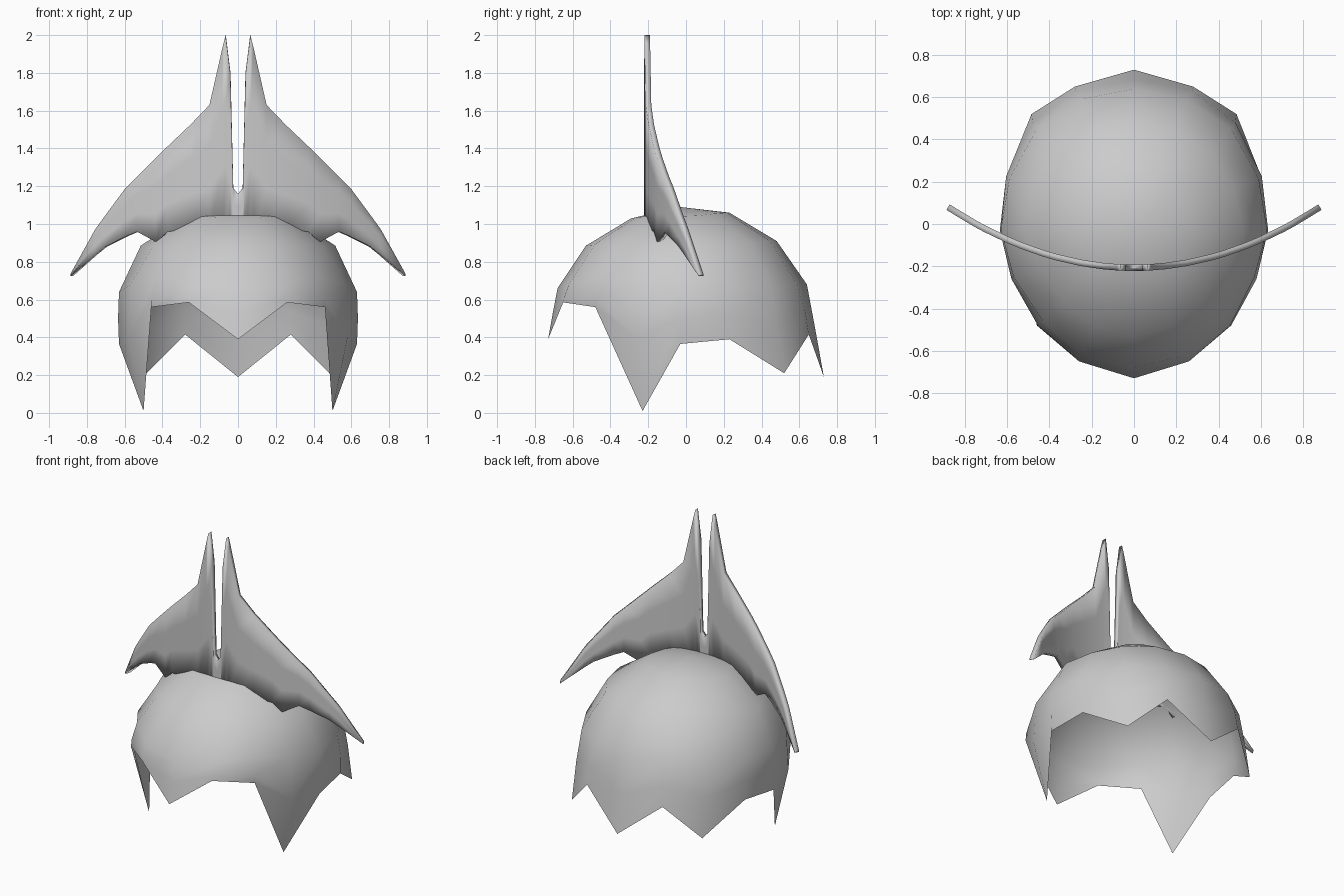
import bpy

steel = bpy.data.materials.new("pale grey steel")
steel.diffuse_color = (0.6, 0.6, 0.6, 1)


def make_object(name, verts, faces, angle):
    mesh = bpy.data.meshes.new(name)
    mesh.from_pydata(verts, [], faces)
    mesh.materials.append(steel)
    obj = bpy.data.objects.new(name, mesh)
    bpy.context.collection.objects.link(obj)
    bpy.ops.object.select_all(action='DESELECT')
    obj.select_set(True)
    bpy.context.view_layer.objects.active = obj
    bpy.ops.object.mode_set(mode='EDIT')
    bpy.ops.mesh.select_all(action='SELECT')
    bpy.ops.mesh.remove_doubles(threshold=0.0005)
    bpy.ops.mesh.normals_make_consistent(inside=False)
    bpy.ops.object.mode_set(mode='OBJECT')
    bpy.ops.object.shade_smooth_by_angle(angle=angle)
    return obj


# Helmet bowl: right-hand columns from brow to nape, each rim point then rings up to the crown
apex = (0, -0.03, 1.09)
columns = [
    [(0, -0.73, 0.39), (0, -0.705, 0.53), (0, -0.68, 0.66), (0, -0.53, 0.885), (0, -0.29, 1.03)],
    [(0.26, -0.65, 0.585), (0.26, -0.645, 0.61), (0.255, -0.62, 0.68), (0.19, -0.485, 0.89), (0.105, -0.265, 1.035)],
    [(0.46, -0.48, 0.56), (0.455, -0.48, 0.61), (0.43, -0.46, 0.72), (0.34, -0.37, 0.89), (0.19, -0.21, 1.04)],
    [(0.50, -0.23, 0.01), (0.58, -0.26, 0.40), (0.57, -0.25, 0.68), (0.45, -0.215, 0.88), (0.25, -0.13, 1.04)],
    [(0.63, -0.03, 0.365), (0.635, -0.03, 0.50), (0.63, -0.03, 0.64), (0.515, -0.03, 0.885), (0.28, -0.03, 1.04)],
    [(0.60, 0.23, 0.39), (0.605, 0.225, 0.52), (0.59, 0.215, 0.66), (0.47, 0.165, 0.89), (0.25, 0.07, 1.045)],
    [(0.485, 0.52, 0.21), (0.48, 0.48, 0.46), (0.46, 0.45, 0.67), (0.36, 0.34, 0.90), (0.19, 0.155, 1.055)],
    [(0.28, 0.65, 0.415), (0.275, 0.63, 0.54), (0.25, 0.59, 0.68), (0.19, 0.445, 0.91), (0.10, 0.215, 1.06)],
    [(0, 0.73, 0.19), (0, 0.685, 0.44), (0, 0.64, 0.68), (0, 0.48, 0.91), (0, 0.23, 1.06)],
]
loop = columns + [[(-x, y, z) for x, y, z in c] for c in columns[-2:0:-1]]
rows, n = len(columns[0]), len(columns) * 2 - 2
verts = [p for c in loop for p in c] + [apex]
faces = []
for i in range(n):
    a, b = i * rows, (i + 1) % n * rows
    faces += [(a + k, b + k, b + k + 1, a + k + 1) for k in range(rows - 1)]
    faces.append((a + rows - 1, b + rows - 1, n * rows))
make_object("helmet_bowl", verts, faces, 1.05)

# Split crest: stations of (x, top z, bottom z), bent backwards towards the wing tips
stations = [
    (0, 1.16, 0.95), (0.025, 1.19, 0.95), (0.04, 1.80, 0.95), (0.065, 2.0, 0.96),
    (0.08, 1.94, 0.96), (0.15, 1.63, 0.97), (0.25, 1.525, 0.97), (0.37, 1.41, 0.96),
    (0.43, 1.35, 0.905), (0.53, 1.25, 0.96), (0.59, 1.19, 0.935), (0.70, 1.04, 0.88),
    (0.75, 0.97, 0.84), (0.88, 0.735, 0.725),
]


def bend(x):
    return -0.207 + 0.37 * abs(x) ** 2


verts, faces = [], []
levels = 4
for side in (1, -1):
    start = len(verts)
    for x, top, bottom in stations:
        for k in range(levels):
            verts.append((side * x, bend(x), bottom + (top - bottom) * k / (levels - 1)))
    for i in range(len(stations) - 1):
        for k in range(levels - 1):
            a = start + i * levels + k
            f = (a, a + levels, a + levels + 1, a + 1)
            faces.append(f if side > 0 else f[::-1])
crest = make_object("split_crest", verts, faces, 0.7)
solid = crest.modifiers.new("thickness", 'SOLIDIFY')
solid.thickness = 0.03
solid.offset = 0
